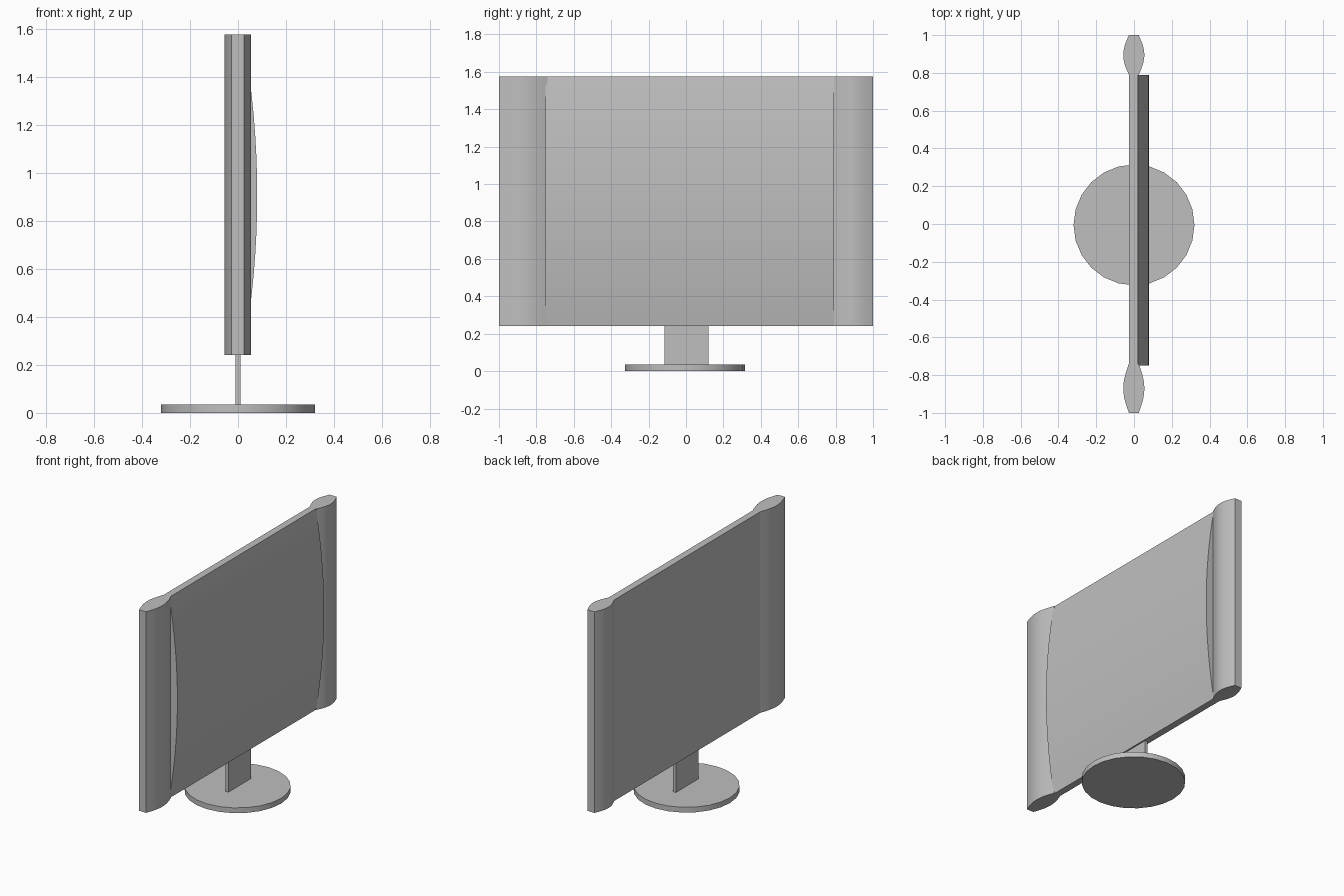
import bpy
import bmesh
import math
from mathutils import Vector

cube = bpy.data.objects.get("Cube")
if cube:
    bpy.data.objects.remove(cube)

grey = bpy.data.materials.new("light_grey")
grey.use_nodes = True
tone = (0.52, 0.52, 0.52, 1)
grey.diffuse_color = tone
grey.node_tree.nodes["Principled BSDF"].inputs["Base Color"].default_value = tone

BOTTOM, TOP = 0.24, 1.575


def extrude(name, points, offset, smooth=True):
    """Sweep a closed 3D outline along an offset to make a solid."""
    bm = bmesh.new()
    face = bm.faces.new([bm.verts.new(p) for p in points])
    result = bmesh.ops.extrude_face_region(bm, geom=[face])
    moved = [v for v in result["geom"] if isinstance(v, bmesh.types.BMVert)]
    bmesh.ops.translate(bm, verts=moved, vec=Vector(offset))
    # the swept outline must stay closed at its starting end
    edges = [e for e in bm.edges if e.is_boundary]
    if edges:
        bmesh.ops.holes_fill(bm, edges=edges)
    bmesh.ops.recalc_face_normals(bm, faces=bm.faces)
    mesh = bpy.data.meshes.new(name)
    bm.to_mesh(mesh)
    bm.free()
    mesh.materials.append(grey)
    obj = bpy.data.objects.new(name, mesh)
    bpy.context.collection.objects.link(obj)
    if smooth:
        bpy.ops.object.select_all(action="DESELECT")
        obj.select_set(True)
        bpy.context.view_layer.objects.active = obj
        bpy.ops.object.shade_smooth_by_angle(angle=math.radians(30))
    return obj


def box(name, x0, x1, y0, y1, z0, z1):
    corners = [(x0, y0, z0), (x1, y0, z0), (x1, y1, z0), (x0, y1, z0)]
    return extrude(name, corners, (0, 0, z1 - z0), smooth=False)


def side_column(name, y0, y1, steps=10):
    """Upright column with a lens section and blunt ends."""
    arc = []
    for i in range(steps + 1):
        t = i / steps
        arc.append((0.025 + 0.03 * math.sin(math.pi * t), y0 + (y1 - y0) * t))
    outline = [(x, y, BOTTOM) for x, y in arc]
    outline += [(-x - 0.002, y, BOTTOM) for x, y in reversed(arc)]
    return extrude(name, outline, (0, 0, TOP - BOTTOM))


# Display: flat panel with a bowed shell on one face
box("display_panel", -0.027, 0.02, -0.77, 0.82, BOTTOM, TOP)
bow = []
for i in range(17):
    t = i / 8 - 1
    z = (BOTTOM + TOP) / 2 + t * (TOP - BOTTOM) / 2
    bow.append((0.02 + 0.06 * (1 - t * t), -0.75, z))
extrude("bowed_shell", bow, (0, 1.54, 0))

# Columns at both ends of the display
side_column("column_near", -1.0, -0.74)
side_column("column_far", 0.79, 1.0)

# Stand: thin neck on a round foot
box("stand_neck", -0.01, 0.01, -0.115, 0.12, 0, BOTTOM + 0.01)
ring = [2 * math.pi * i / 24 for i in range(24)]
extrude("round_foot", [(0.32 * math.cos(a), 0.32 * math.sin(a) - 0.005, 0) for a in ring],
        (0, 0, 0.035))
